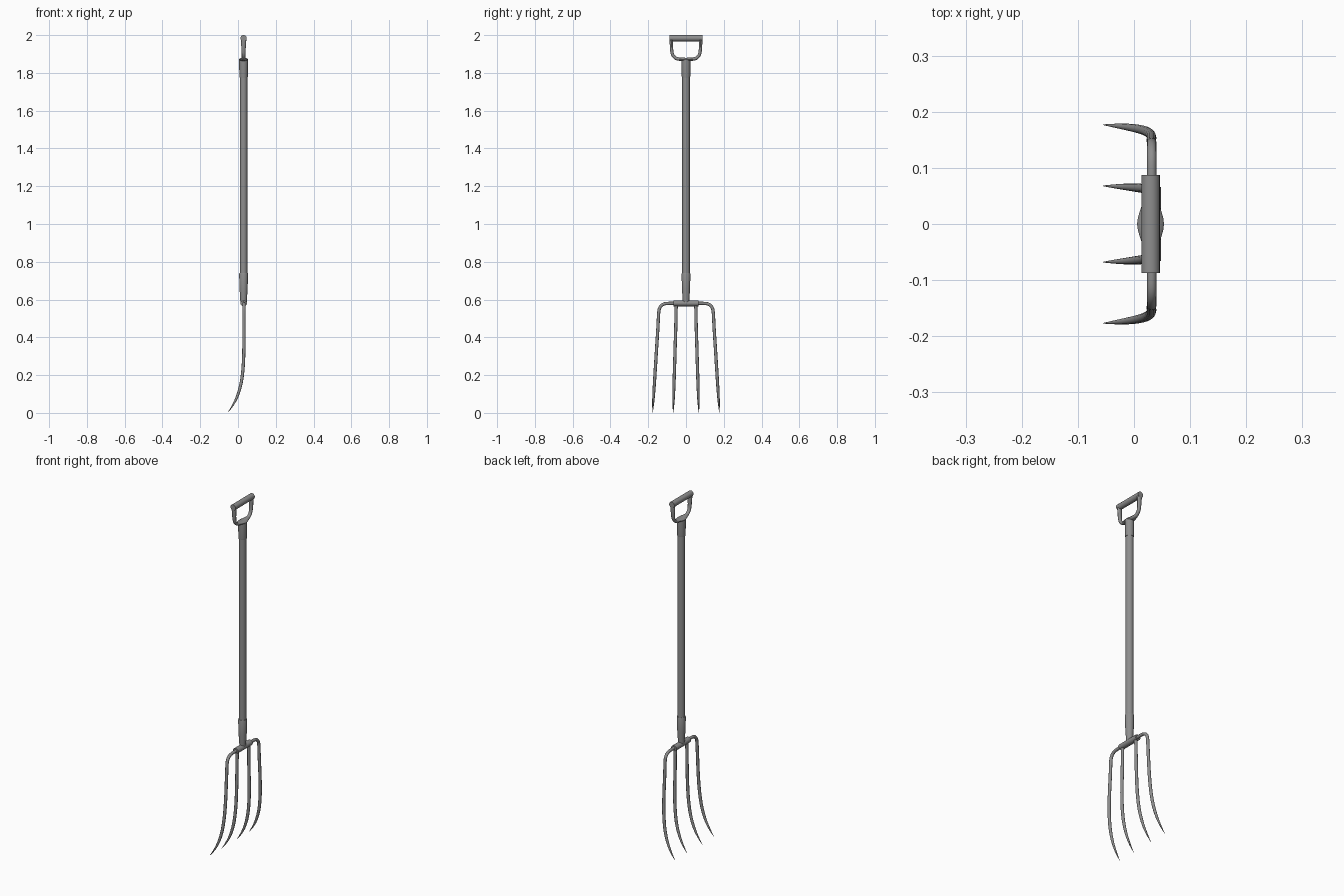
import bpy, bmesh, math
from mathutils import Vector

if "Cube" in bpy.data.objects:
    bpy.data.objects.remove(bpy.data.objects["Cube"])

CX = 0.0295  # x of the shaft axis

dark = bpy.data.materials.new("dark_grey")
dark.diffuse_color = (0.27, 0.27, 0.27, 1)
dark.use_nodes = True
dark.node_tree.nodes["Principled BSDF"].inputs["Base Color"].default_value = dark.diffuse_color


def finish(name, bm, mirror=False):
    bmesh.ops.recalc_face_normals(bm, faces=bm.faces)
    me = bpy.data.meshes.new(name)
    bm.to_mesh(me)
    bm.free()
    me.materials.append(dark)
    ob = bpy.data.objects.new(name, me)
    bpy.context.collection.objects.link(ob)
    if mirror:
        mod = ob.modifiers.new("Mirror", 'MIRROR')
        mod.use_axis = (False, True, False)
        mod.use_mirror_merge = False
    bpy.ops.object.select_all(action='DESELECT')
    ob.select_set(True)
    bpy.context.view_layer.objects.active = ob
    bpy.ops.object.shade_smooth_by_angle(angle=math.radians(40))
    return ob


def smooth_path(rows, steps):
    """Catmull-Rom through rows of (x, y, z, radius_x, radius_other)."""
    out = []
    for i in range(len(rows) - 1):
        p = [rows[max(0, min(len(rows) - 1, i + k))] for k in (-1, 0, 1, 2)]
        for s in range(steps):
            t = s / steps
            out.append([0.5 * (2 * b + (c - a) * t + (2 * a - 5 * b + 4 * c - d) * t * t
                               + (3 * b - a - 3 * c + d) * t ** 3)
                        for a, b, c, d in zip(*p)])
    return out + [list(rows[-1])]


def sweep(name, rows, sides=12, steps=1, mirror=False):
    """Loft elliptical rings along a path."""
    rows = smooth_path(rows, steps)
    pts = [Vector(r[:3]) for r in rows]
    bm = bmesh.new()
    rings = []
    for i, r in enumerate(rows):
        t = (pts[min(i + 1, len(pts) - 1)] - pts[max(i - 1, 0)]).normalized()
        ref = Vector((1, 0, 0))
        n = (ref - t * t.dot(ref)).normalized()
        b = t.cross(n)
        rings.append([bm.verts.new(pts[i] + n * math.cos(a) * r[3] + b * math.sin(a) * r[4])
                      for a in (2 * math.pi * k / sides for k in range(sides))])
    for lo, hi in zip(rings, rings[1:]):
        for k in range(sides):
            j = (k + 1) % sides
            bm.faces.new((lo[k], lo[j], hi[j], hi[k]))
    bm.faces.new(rings[0])
    bm.faces.new(rings[-1])
    return finish(name, bm, mirror)


def turned(name, profile, sides=20):
    """Round part on the shaft axis from (z, radius) pairs."""
    return sweep(name, [(CX, 0, z, r, r) for z, r in profile], sides)


# Shaft with its socket and top ferrule
turned("shaft", [(0.70, 0.02), (1.80, 0.02)])
turned("lower_socket", [(0.58, 0.0165), (0.61, 0.0185), (0.66, 0.0215), (0.735, 0.0235), (0.74, 0.022)])
turned("top_ferrule", [(1.775, 0.0215), (1.78, 0.0225), (1.872, 0.0235)])

# D-shaped handle: bracket plus grip
half = [(CX, 0.041, 1.874, 0.013, 0.009), (CX, 0.056, 1.879, 0.010, 0.0085),
        (CX, 0.071, 1.897, 0.010, 0.0085), (CX, 0.0765, 1.930, 0.0115, 0.0085),
        (CX, 0.0775, 1.980, 0.015, 0.0093)]
other = [(x, -y, z, a, b) for x, y, z, a, b in reversed(half)]
sweep("handle_bracket", other + [(CX, 0, 1.871, 0.024, 0.009)] + half, 12, 4)
sweep("handle_grip", [(CX, y, 1.9835, 0.0165, 0.0165) for y in (-0.087, 0.087)], 20)

# Crossbar holding the tines
sweep("crossbar", [(CX + 0.001, y, 0.58, 0.0175, 0.0155) for y in (-0.066, 0.066)], 16)

# Tines: shared forward curve as (x, z, radius)
CURVE = [(0.031, 0.46, 0.0085), (0.031, 0.34, 0.0085), (0.027, 0.24, 0.0085),
         (0.016, 0.155, 0.0082), (-0.005, 0.085, 0.0068), (-0.031, 0.035, 0.004),
         (-0.055, 0.001, 0.0006)]


def tine(name, start, y_top, y_tip):
    rows = [(0.0315, y, z, 0.0085, 0.0085) for y, z in start]
    for x, z, r in CURVE:
        rows.append((x, y_tip + (y_top - y_tip) * z / 0.56, z, r, r))
    sweep(name, rows, 12, 4, mirror=True)


tine("outer_tines", [(0.05, 0.580), (0.09, 0.580), (0.118, 0.576), (0.136, 0.561), (0.144, 0.535)],
     0.142, 0.177)
tine("inner_tines", [(0.051, 0.58), (0.053, 0.53)], 0.051, 0.068)
